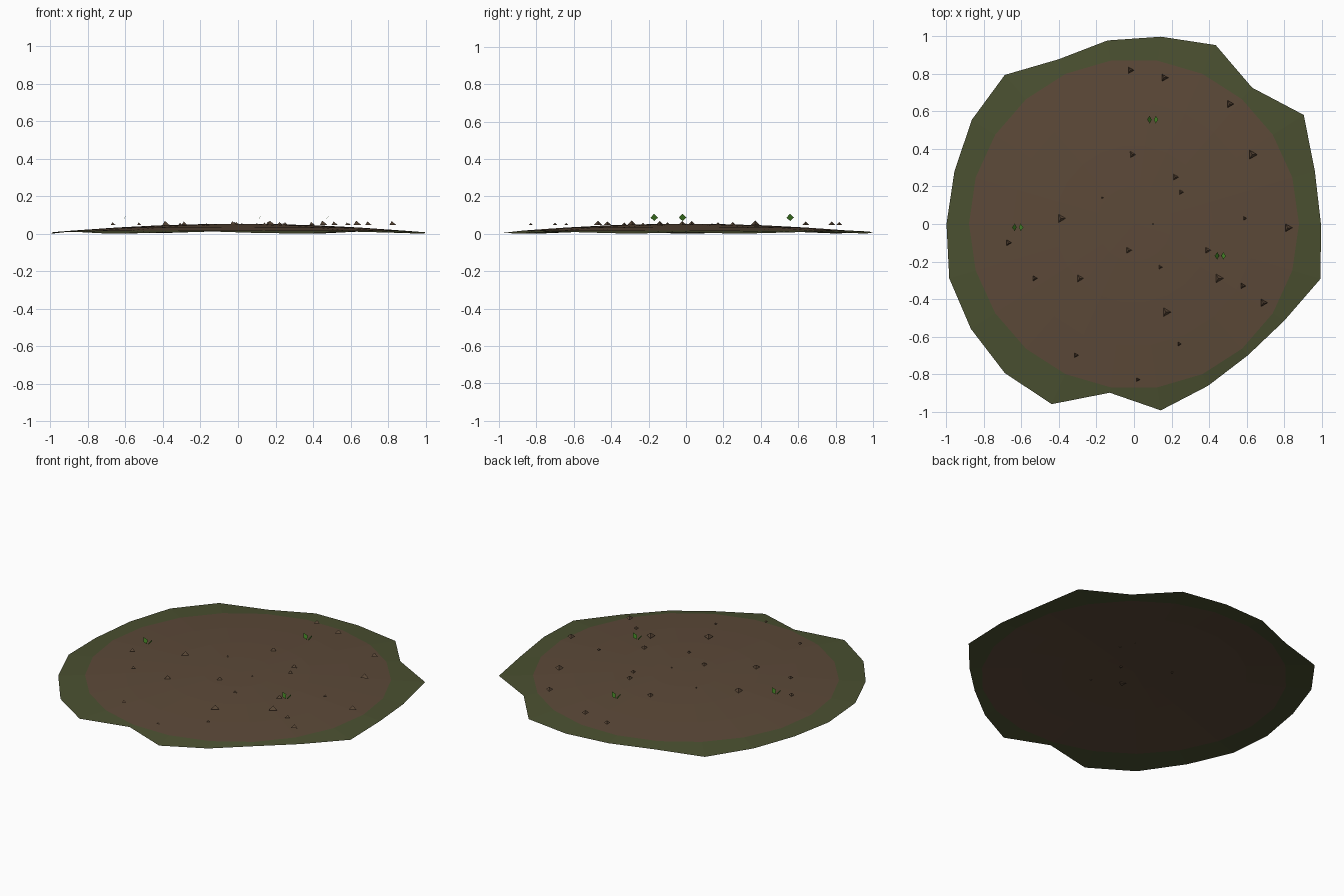
import bpy, bmesh, math

if "Cube" in bpy.data.objects:
    bpy.data.objects.remove(bpy.data.objects["Cube"])


def material(name, color):
    m = bpy.data.materials.new(name)
    m.diffuse_color = (*color, 1)
    m.use_nodes = True
    m.node_tree.nodes["Principled BSDF"].inputs["Base Color"].default_value = m.diffuse_color
    return m


SOIL = material("soil brown", (0.107, 0.067, 0.040))
GRASS = material("grass green", (0.069, 0.080, 0.030))
LEAF = material("sprout green", (0.078, 0.305, 0.026))


def add_object(name, verts, faces, mats):
    me = bpy.data.meshes.new(name)
    me.from_pydata(verts, [], faces)
    for m in mats:
        me.materials.append(m)
    ob = bpy.data.objects.new(name, me)
    bpy.context.collection.objects.link(ob)
    return ob


# Radius of the ragged grass border at each step around the patch
BORDER = [0.997, 1.005, 1.076, 0.962, 1.049, 1.009, 0.989, 0.966, 1.052, 1.028, 0.998,
          1.0, 1.027, 1.034, 1.052, 1.056, 0.909, 1.004, 0.949, 0.927, 0.953, 1.037]
N = len(BORDER)


def ring(radius, z):
    """Points around the patch; radius and z are functions of the step."""
    return [(radius(k) * math.cos(math.tau * k / N),
             radius(k) * math.sin(math.tau * k / N), z(k)) for k in range(N)]


def bridge(a, b):
    return [(a + k, b + k, b + (k + 1) % N, a + (k + 1) % N) for k in range(N)]


# Soil mound: a low open dome
PROFILE = [(0.2, 0.051), (0.42, 0.045), (0.65, 0.033), (0.88, 0.017)]
verts = [(0, 0, 0.053)]
faces = [(0, 1 + k, 1 + (k + 1) % N) for k in range(N)]
for i, (r, z) in enumerate(PROFILE):
    verts += ring(lambda k: r, lambda k: z)
    if i:
        faces += bridge(1 + (i - 1) * N, 1 + i * N)
add_object("soil_mound", verts, faces, [SOIL])

# Grass border: a strip from the mound's edge to the ragged outline
verts = ring(lambda k: 0.88, lambda k: 0.017)
verts += ring(lambda k: BORDER[k], lambda k: 0.006 + 0.006 * math.sin(1.9 * k + 2.8))
low = min(v[2] for v in verts)
verts = [(x, y, z - low if z < 0.0165 else z) for x, y, z in verts]
add_object("grass_border", verts, bridge(0, N), [GRASS])

# Clods of earth: small three-sided cones (x, y, radius)
CLODS = [(-0.02, 0.82, 0.020), (0.16, 0.78, 0.023), (0.51, 0.64, 0.023), (0.63, 0.37, 0.028),
         (-0.01, 0.37, 0.020), (0.22, 0.25, 0.020), (0.25, 0.17, 0.018), (-0.39, 0.03, 0.026),
         (-0.17, 0.14, 0.012), (0.82, -0.02, 0.025), (-0.67, -0.10, 0.018), (-0.03, -0.14, 0.025),
         (0.10, 0.00, 0.012), (0.39, -0.14, 0.020), (0.45, -0.29, 0.028), (-0.53, -0.29, 0.016),
         (-0.29, -0.29, 0.022), (0.14, -0.23, 0.016), (0.58, -0.33, 0.017), (0.69, -0.42, 0.023),
         (0.17, -0.47, 0.028), (0.24, -0.64, 0.013), (-0.31, -0.70, 0.015), (0.02, -0.83, 0.012),
         (0.59, 0.03, 0.012)]
verts, faces = [], []
for x, y, r in CLODS:
    b = len(verts)
    for a in range(3):
        t = math.tau * a / 3
        verts.append((x + r * math.cos(t), y + r * math.sin(t), 0.046))
    verts.append((x, y, 0.046 + 0.85 * r))
    faces += [(b, b + 1, b + 3), (b + 1, b + 2, b + 3), (b + 2, b, b + 3), (b + 2, b + 1, b)]
add_object("earth_clods", verts, faces, [SOIL])

# Sprouts: pairs of diamond leaves opening in a V
verts, faces = [], []
for x, y in [(0.10, 0.557), (-0.62, -0.018), (0.46, -0.17)]:
    for s in (-1, 1):
        b = len(verts)
        verts += [(x + s * 0.006, y, 0.068), (x + s * 0.016, y - 0.02, 0.086),
                  (x + s * 0.030, y, 0.107), (x + s * 0.016, y + 0.02, 0.086)]
        # Wind each leaf so that its inner side faces up
        faces.append((b, b + 1, b + 2, b + 3) if s > 0 else (b + 3, b + 2, b + 1, b))
add_object("sprout_leaves", verts, faces, [LEAF])
